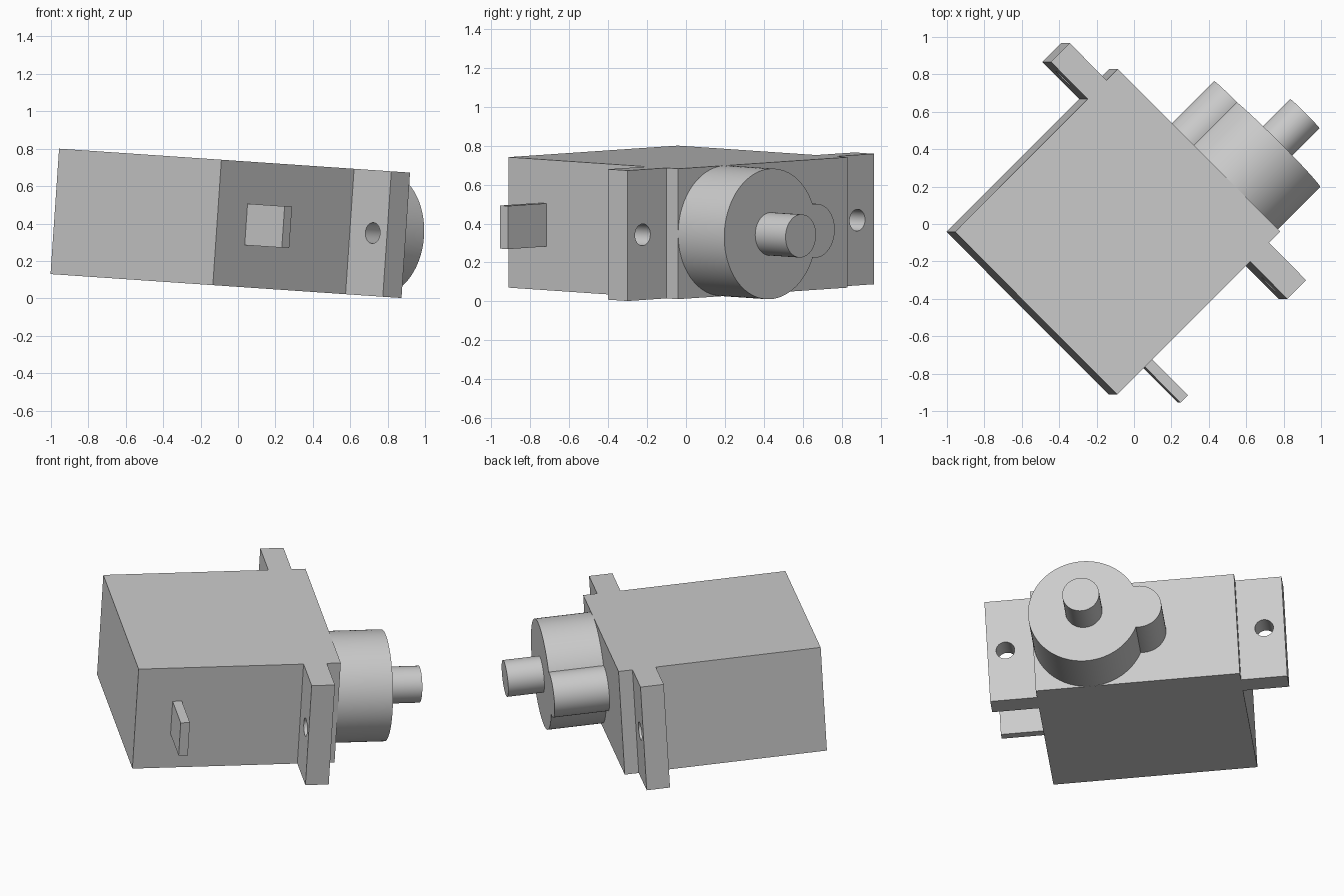
import bpy, bmesh
from math import radians
from mathutils import Matrix, Vector

cube = bpy.data.objects.get("Cube")
if cube:
    bpy.data.objects.remove(cube, do_unlink=True)

# One plain grey plastic
grey = bpy.data.materials.new("light_grey_plastic")
grey.use_nodes = True
colour = (0.6, 0.6, 0.6, 1)
grey.diffuse_color = colour
grey.node_tree.nodes["Principled BSDF"].inputs["Base Color"].default_value = colour

# Local frame: X along the shaft, Y across the ears, Z through the thickness (top at zero)
FRAME = (Matrix.Translation((0, 0, 0.735)) @ Matrix.Rotation(radians(3.9), 4, 'Y')
         @ Matrix.Rotation(radians(45), 4, 'Z'))
THICK = 0.672
MID = -THICK / 2
BACK, FACE = -0.708, 0.525          # body ends along the shaft
SIDE_R, SIDE_L = -0.582, 0.648      # body sides
HUB_Y = SIDE_R - MID                # shaft axis
HUB_END = 0.86


def add_object(name, bm):
    mesh = bpy.data.meshes.new(name)
    bm.to_mesh(mesh)
    bm.free()
    mesh.materials.append(grey)
    obj = bpy.data.objects.new(name, mesh)
    bpy.context.collection.objects.link(obj)
    obj.matrix_world = FRAME
    return obj


def box(name, xs, ys, zs=(-THICK, 0)):
    bm = bmesh.new()
    spans = (xs, ys, zs)
    centre = Vector([(a + b) / 2 for a, b in spans])
    size = [b - a for a, b in spans]
    bmesh.ops.create_cube(bm, size=1,
                          matrix=Matrix.Translation(centre) @ Matrix.Diagonal((*size, 1)))
    return add_object(name, bm)


def cylinder(name, xs, y, radius, sides=64):
    bm = bmesh.new()
    place = Matrix.Translation((sum(xs) / 2, y, MID)) @ Matrix.Rotation(radians(90), 4, 'Y')
    bmesh.ops.create_cone(bm, cap_ends=True, segments=sides, radius1=radius, radius2=radius,
                          depth=xs[1] - xs[0], matrix=place)
    return add_object(name, bm)


def combine(target, tool, operation):
    """Apply a boolean to the target and remove the tool."""
    tool.hide_render = True
    mod = target.modifiers.new("combine", 'BOOLEAN')
    mod.operation, mod.solver, mod.object = operation, 'EXACT', tool
    bpy.context.view_layer.update()
    evaluated = target.evaluated_get(bpy.context.evaluated_depsgraph_get())
    mesh = bpy.data.meshes.new_from_object(evaluated)
    target.modifiers.clear()
    target.data = mesh
    bpy.data.objects.remove(tool, do_unlink=True)


def smooth(*objects):
    bpy.ops.object.select_all(action='DESELECT')
    for obj in objects:
        obj.select_set(True)
    bpy.context.view_layer.objects.active = objects[0]
    bpy.ops.object.shade_smooth_by_angle(angle=radians(30))


# Motor case
box("case", (BACK, FACE), (SIDE_R, SIDE_L))

# Mounting ears, each with a screw hole
ears = []
for name, ys, hole_y in (("right_ear", (-0.864, SIDE_R), -0.755),
                         ("left_ear", (SIDE_L, 0.927), 0.805)):
    ear = box(name, (0.298, 0.44), ys)
    cutter = cylinder("hole_cutter", (0.2, 0.55), hole_y, 0.056, 32)
    combine(ear, cutter, 'DIFFERENCE')
    ears.append(ear)

# Gear housing: large drum with a smaller lobe on its rim
housing = cylinder("gear_housing", (FACE, HUB_END), HUB_Y, THICK / 2, 96)
lobe = cylinder("gear_lobe", (FACE, HUB_END), HUB_Y + THICK / 2 - 0.008, 0.139)
combine(housing, lobe, 'UNION')

# Output shaft
shaft = cylinder("output_shaft", (HUB_END, 1.08), HUB_Y, 0.111, 48)
smooth(housing, shaft, *ears)

# Cable tab on the right side
box("cable_tab", (-0.488, -0.432), (-0.863, SIDE_R), (MID - 0.111, MID + 0.111))
